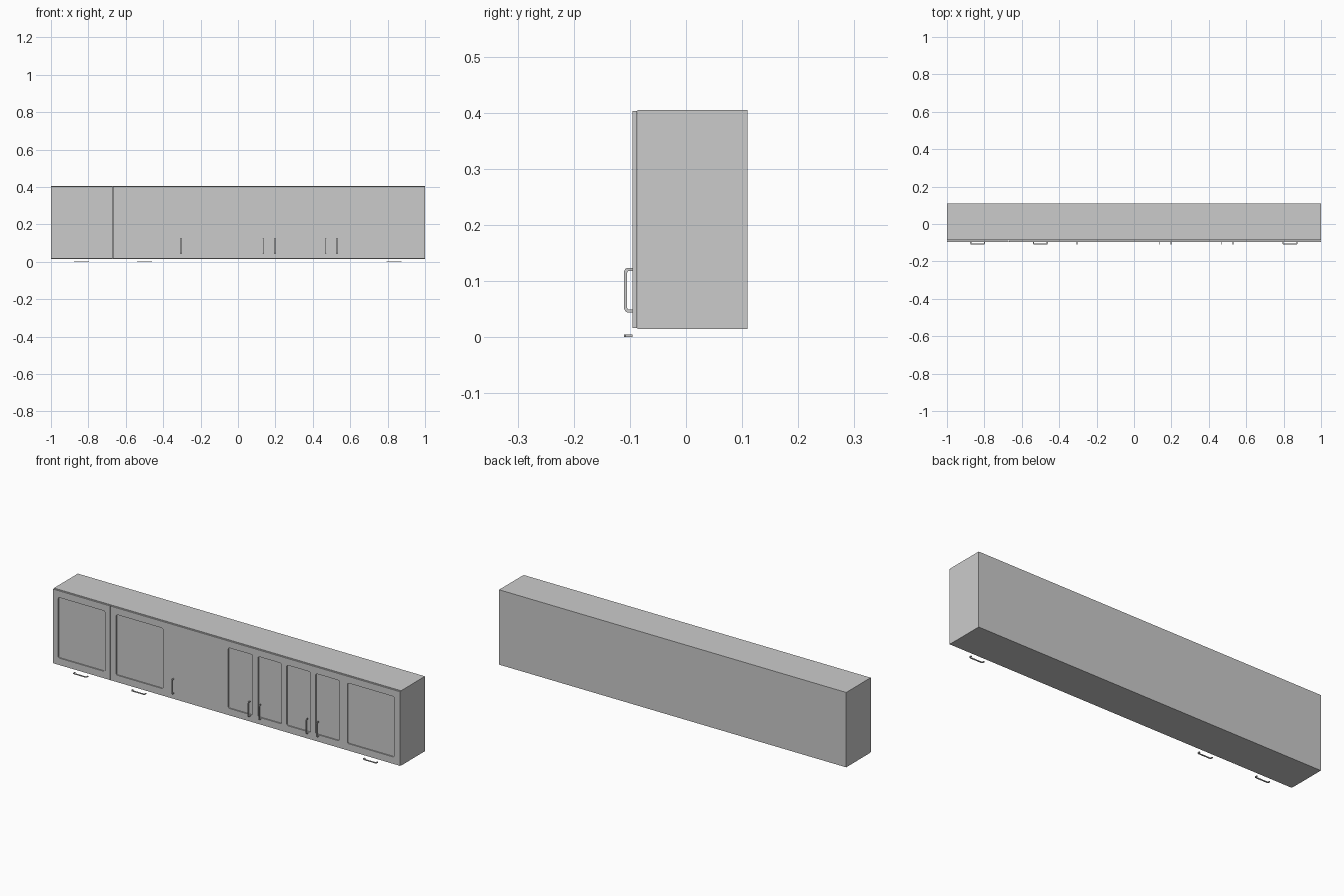
import bpy, bmesh, math

if "Cube" in bpy.data.objects:
    bpy.data.objects.remove(bpy.data.objects["Cube"])

FRONT, DOOR_BACK, CARCASS_FRONT, BACK = -0.095, -0.087, -0.0865, 0.11
Z0, Z1 = 0.016, 0.404


def finish(bm, name):
    bmesh.ops.recalc_face_normals(bm, faces=bm.faces)
    me = bpy.data.meshes.new(name)
    bm.to_mesh(me)
    bm.free()
    ob = bpy.data.objects.new(name, me)
    bpy.context.collection.objects.link(ob)
    return ob


def box(name, x0, x1, y0, y1, z0, z1):
    bm = bmesh.new()
    bmesh.ops.create_cube(bm, size=1)
    for v in bm.verts:
        v.co = (x0 if v.co.x < 0 else x1, y0 if v.co.y < 0 else y1, z0 if v.co.z < 0 else z1)
    return finish(bm, name)


def rounded_rect(x0, x1, z0, z1, r, n=3):
    pts = []
    for cx, cz, a in ((x1 - r, z1 - r, 0), (x0 + r, z1 - r, 90), (x0 + r, z0 + r, 180), (x1 - r, z0 + r, 270)):
        for i in range(n + 1):
            t = math.radians(a + 90 * i / n)
            pts.append((cx + r * math.cos(t), cz + r * math.sin(t)))
    return pts


def panel_door(name, x0, x1, p0, p1, depth=0.006):
    bm = bmesh.new()

    def ring(pts, y):
        return [bm.verts.new((x, y, z)) for x, z in pts]

    def walls(a, b):
        for i in range(len(a)):
            j = (i + 1) % len(a)
            bm.faces.new((a[i], a[j], b[j], b[i]))

    outer = [(x0, Z0 + .001), (x1, Z0 + .001), (x1, Z1 - .001), (x0, Z1 - .001)]
    inner = rounded_rect(p0, p1, 0.053, 0.368, 0.008)
    of, ob_ = ring(outer, FRONT), ring(outer, DOOR_BACK)
    nf, nb = ring(inner, FRONT), ring(inner, FRONT + depth)
    walls(of, ob_)
    walls(nf, nb)
    bm.faces.new(ob_)
    bm.faces.new(nb)
    # front frame around the recessed field
    edges = [bm.edges.get((r[i - 1], r[i])) for r in (of, nf) for i in range(len(r))]
    bmesh.ops.triangle_fill(bm, edges=edges, use_beauty=True, normal=(0, -1, 0))
    return finish(bm, name)


def handle(name, x, z, vertical):
    # half of the bow profile (along, y), mirrored to the full outline
    L, t, w = 0.040, 0.006, 0.0022
    half_out = [(L, FRONT), (L, -0.104), (L - .002, -0.108), (L - .007, -0.1105)]
    half_in = [(L - .010, -0.1055), (L - .006, -0.1035), (L - t, FRONT)]
    rows = half_out + half_in
    outline = half_out + [(-u, y) for u, y in reversed(half_out)]
    outline += [(-u, y) for u, y in reversed(half_in)] + half_in
    bm = bmesh.new()
    sides = []
    for s in (-w, w):
        sides.append([bm.verts.new((x + s, y, z + u) if vertical else (x + u, y, z + s)) for u, y in outline])
    a, b = sides
    n = len(a)
    for i in range(n):
        j = (i + 1) % n
        bm.faces.new((a[i], a[j], b[j], b[i]))
    # cap quads between the outer and inner strips
    k = len(half_out)
    m = len(half_in)
    for side in (a, b):
        o = side[:2 * k]
        inn = list(reversed(side[2 * k:]))
        right = [o[0], o[1], o[2], o[3]]
        bm.faces.new((o[0], o[1], inn[1], inn[0]))
        bm.faces.new((o[1], o[2], o[3], inn[2], inn[1]))
        bm.faces.new((o[3], o[4], inn[3], inn[2]))
        bm.faces.new((o[4], o[5], o[6], inn[4], inn[3]))
        bm.faces.new((o[6], o[7], inn[5], inn[4]))
    return finish(bm, name)


# cabinet body
box("carcass", -1, 1, CARCASS_FRONT, BACK, Z0 - .001, Z1 + .001)

# doors with recessed fields: door left, right, field left, right
doors = [(-1, -0.671, -0.97, -0.70), (-0.667, -0.334, -0.636, -0.366),
         (-0.02, 0.168, 0.01, 0.151), (0.168, 0.334, 0.182, 0.318),
         (0.334, 0.5, 0.347, 0.485), (0.5, 0.667, 0.514, 0.650),
         (0.667, 1, 0.697, 0.967)]
for i, d in enumerate(doors):
    panel_door(f"door_{i + 1}", *d)

# plain door without a recess
box("plain_door", -0.334, -0.02, FRONT, DOOR_BACK, Z0 + .001, Z1 - .001)

# upright handles on the doors
for i, x in enumerate((-0.305, 0.135, 0.197, 0.469, 0.530)):
    handle(f"upright_handle_{i + 1}", x, 0.084, True)

# horizontal pulls below the wide doors
for i, x in enumerate((-0.836, -0.501, 0.834)):
    handle(f"bottom_handle_{i + 1}", x, 0.0025, False)
